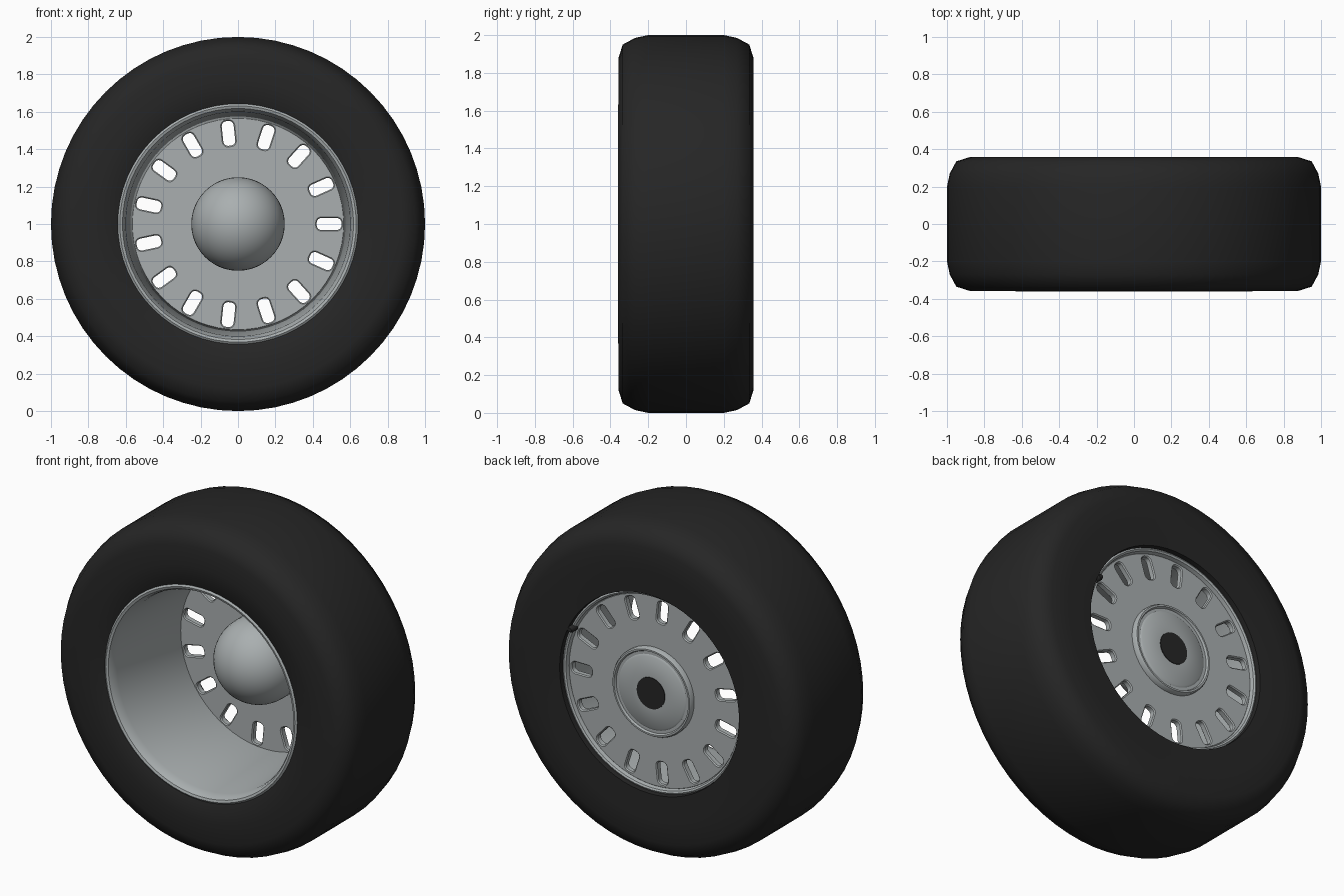
import bpy, bmesh
from math import sin, cos, pi, radians
from mathutils import Vector

if "Cube" in bpy.data.objects:
    bpy.data.objects.remove(bpy.data.objects["Cube"])


def material(name, rgb, rough):
    m = bpy.data.materials.new(name)
    m.use_nodes = True
    m.diffuse_color = (*rgb, 1)
    bsdf = m.node_tree.nodes["Principled BSDF"]
    bsdf.inputs["Base Color"].default_value = (*rgb, 1)
    bsdf.inputs["Roughness"].default_value = rough
    return m


rubber = material("black_rubber", (0.019, 0.019, 0.019), 0.8)
metal = material("grey_metal", (0.40, 0.43, 0.435), 0.5)


def finish(obj, mat, angle=35):
    obj.data.materials.clear()
    obj.data.materials.append(mat)
    bpy.ops.object.select_all(action='DESELECT')
    obj.select_set(True)
    bpy.context.view_layer.objects.active = obj
    bpy.ops.object.shade_smooth_by_angle(angle=radians(angle))


def lathe(name, profile, mat, steps=64, closed=False, angle=35):
    """Turn a (radius, y) profile around the axle."""
    bm = bmesh.new()
    rings = []
    for i in range(steps):
        a = 2 * pi * i / steps
        rings.append([bm.verts.new((r * cos(a), y, r * sin(a))) for r, y in profile])
    spans = len(profile) if closed else len(profile) - 1
    for i in range(steps):
        p, q = rings[i], rings[(i + 1) % steps]
        for j in range(spans):
            k = (j + 1) % len(profile)
            bm.faces.new((p[j], p[k], q[k], q[j]))
    bmesh.ops.remove_doubles(bm, verts=bm.verts, dist=1e-5)
    bmesh.ops.recalc_face_normals(bm, faces=bm.faces)
    mesh = bpy.data.meshes.new(name)
    bm.to_mesh(mesh)
    bm.free()
    obj = bpy.data.objects.new(name, mesh)
    obj.location.z = 1
    bpy.context.collection.objects.link(obj)
    finish(obj, mat, angle)
    return obj


# Tyre: mirrored shoulder profile, closed by the bead seats
shoulder = [(0.64, 0.352), (0.76, 0.357), (0.88, 0.357), (0.95, 0.335),
            (0.985, 0.27), (1.0, 0.2)]
tyre_profile = ([(0.625, -0.34)] + [(r, -y) for r, y in shoulder]
                + shoulder[::-1] + [(0.60, 0.35), (0.595, 0.30)])
lathe("tyre", tyre_profile, rubber, closed=True, angle=50)

# Rim barrel with a rounded front lip and a small back flange
lathe("rim_barrel", [(0.645, -0.33), (0.643, -0.352), (0.632, -0.36), (0.618, -0.355),
                     (0.607, -0.335), (0.60, -0.30), (0.565, 0.26), (0.572, 0.30),
                     (0.578, 0.32), (0.588, 0.326), (0.60, 0.32), (0.605, 0.28),
                     (0.62, -0.28)], metal, closed=True)


# Wheel disc: filled outline with fifteen rounded slots
def outline(curve, points):
    s = curve.splines.new('POLY')
    s.points.add(len(points) - 1)
    for p, (x, y) in zip(s.points, points):
        p.co = (x, y, 0, 1)
    s.use_cyclic_u = True


def slot(angle, centre=0.487, half_len=0.072, half_wid=0.038, corner=0.03):
    pts = []
    for q in range(4):
        sx, sy = ((1, 1), (-1, 1), (-1, -1), (1, -1))[q]
        for k in range(5):
            t = pi / 2 * (q + k / 4)
            u = centre + sx * (half_len - corner) + corner * cos(t)
            v = sy * (half_wid - corner) + corner * sin(t)
            pts.append((u * cos(angle) - v * sin(angle), u * sin(angle) + v * cos(angle)))
    return pts


curve = bpy.data.curves.new("wheel_disc", 'CURVE')
curve.dimensions = '2D'
curve.fill_mode = 'BOTH'
curve.extrude = 0.014
curve.bevel_depth = 0.006
curve.bevel_resolution = 0
outline(curve, [(0.57 * cos(2 * pi * i / 64), 0.57 * sin(2 * pi * i / 64)) for i in range(64)])
for i in range(15):
    outline(curve, slot(2 * pi * i / 15))
disc = bpy.data.objects.new("wheel_disc", curve)
disc.location = (0, 0.28, 1)
disc.rotation_euler.x = pi / 2
bpy.context.collection.objects.link(disc)
bpy.ops.object.select_all(action='DESELECT')
disc.select_set(True)
bpy.context.view_layer.objects.active = disc
bpy.ops.object.convert(target='MESH')
finish(bpy.context.view_layer.objects.active, metal, 30)

# Domed hub on the front
dome = [(0.25 * sin(pi / 2 * i / 12), 0.2 - 0.25 * cos(pi / 2 * i / 12)) for i in range(13)]
lathe("hub_dome", dome + [(0.25, 0.27)], metal, steps=48)

# Back hub cap with a raised ring and a dark centre
lathe("hub_cap", [(0.265, 0.28), (0.265, 0.322), (0.258, 0.333), (0.248, 0.333),
                  (0.242, 0.32), (0.225, 0.32), (0.215, 0.327), (0.1, 0.333), (0, 0.333)],
      metal, steps=48)
lathe("axle_plug", [(0.094, 0.33), (0.094, 0.337), (0, 0.337)], rubber, steps=32)

# Valve stem at the back edge of the rim
valve = lathe("valve_stem", [(0, 0.29), (0.02, 0.29), (0.02, 0.34), (0.013, 0.355), (0, 0.355)],
              rubber, steps=12)
valve.location += Vector((0.585 * cos(radians(25)), 0, 0.585 * sin(radians(25))))
